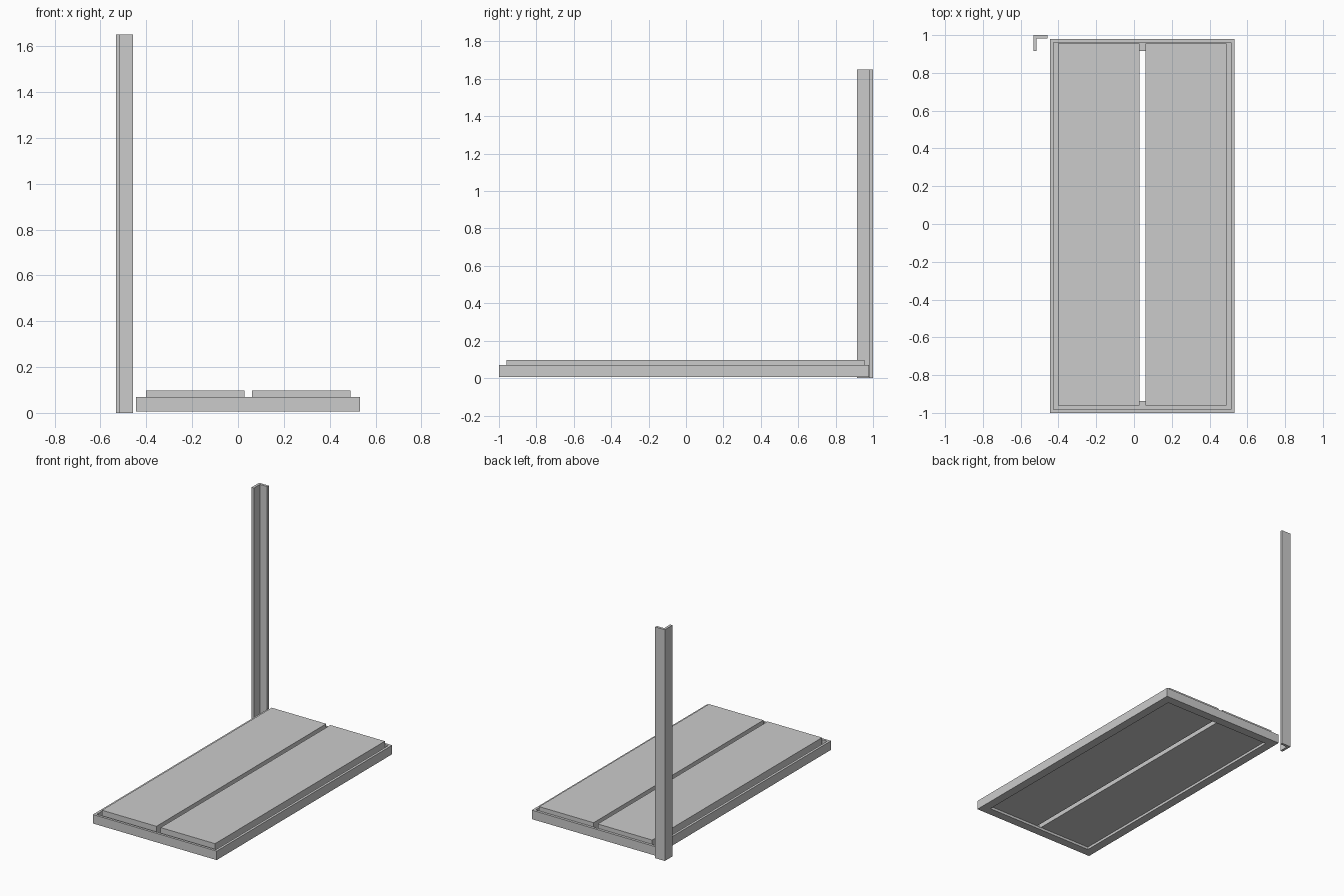
import bpy, bmesh

if "Cube" in bpy.data.objects:
    bpy.data.objects.remove(bpy.data.objects["Cube"])

T = 0.018  # thickness of the angle iron


def finish(name, bm):
    bmesh.ops.recalc_face_normals(bm, faces=bm.faces)
    me = bpy.data.meshes.new(name)
    bm.to_mesh(me)
    bm.free()
    ob = bpy.data.objects.new(name, me)
    bpy.context.collection.objects.link(ob)
    return ob


def box(name, x0, x1, y0, y1, z0, z1):
    bm = bmesh.new()
    bmesh.ops.create_cube(bm, size=1)
    for v in bm.verts:
        v.co = ((x0 + x1) / 2 + v.co.x * (x1 - x0),
                (y0 + y1) / 2 + v.co.y * (y1 - y0),
                (z0 + z1) / 2 + v.co.z * (z1 - z0))
    return finish(name, bm)


def angle_frame(name, x0, x1, y0, y1, profile):
    """Sweep a profile of (inset, z) points around a rectangle, mitred corners."""
    bm = bmesh.new()
    rings = []
    for d, z in profile:
        rings.append([bm.verts.new(c) for c in (
            (x0 + d, y0 + d, z), (x1 - d, y0 + d, z),
            (x1 - d, y1 - d, z), (x0 + d, y1 - d, z))])
    for i, a in enumerate(rings):
        b = rings[(i + 1) % len(rings)]
        for k in range(4):
            n = (k + 1) % 4
            bm.faces.new((a[k], a[n], b[n], b[k]))
    return finish(name, bm)


def prism(name, outline, z0, z1):
    bm = bmesh.new()
    face = bm.faces.new([bm.verts.new((x, y, z0)) for x, y in outline])
    ext = bmesh.ops.extrude_face_region(bm, geom=[face], use_keep_orig=True)
    top = [g for g in ext["geom"] if isinstance(g, bmesh.types.BMVert)]
    bmesh.ops.translate(bm, verts=top, vec=(0, 0, z1 - z0))
    return finish(name, bm)


# Base frame: L-section rim with an inward ledge at the bottom
Z0, Z1, LIP = 0.006, 0.07, 0.062
angle_frame("base_frame", -0.445, 0.532, -1.0, 0.979,
            [(0, Z0), (LIP, Z0), (LIP, Z0 + T), (T, Z0 + T), (T, Z1), (0, Z1)])

# Two boards resting on the ledge
for name, x0 in (("left_board", -0.402), ("right_board", 0.061)):
    box(name, x0, x0 + 0.43, -0.96, 0.955, Z0 + T, 0.097)

# Upright L-section post at the back left corner
X, Y = -0.533, 1.0
prism("corner_post", [(X, Y), (X, Y - 0.085), (X + T, Y - 0.085),
                      (X + T, Y - T), (X + 0.076, Y - T), (X + 0.076, Y)], 0, 1.65)
